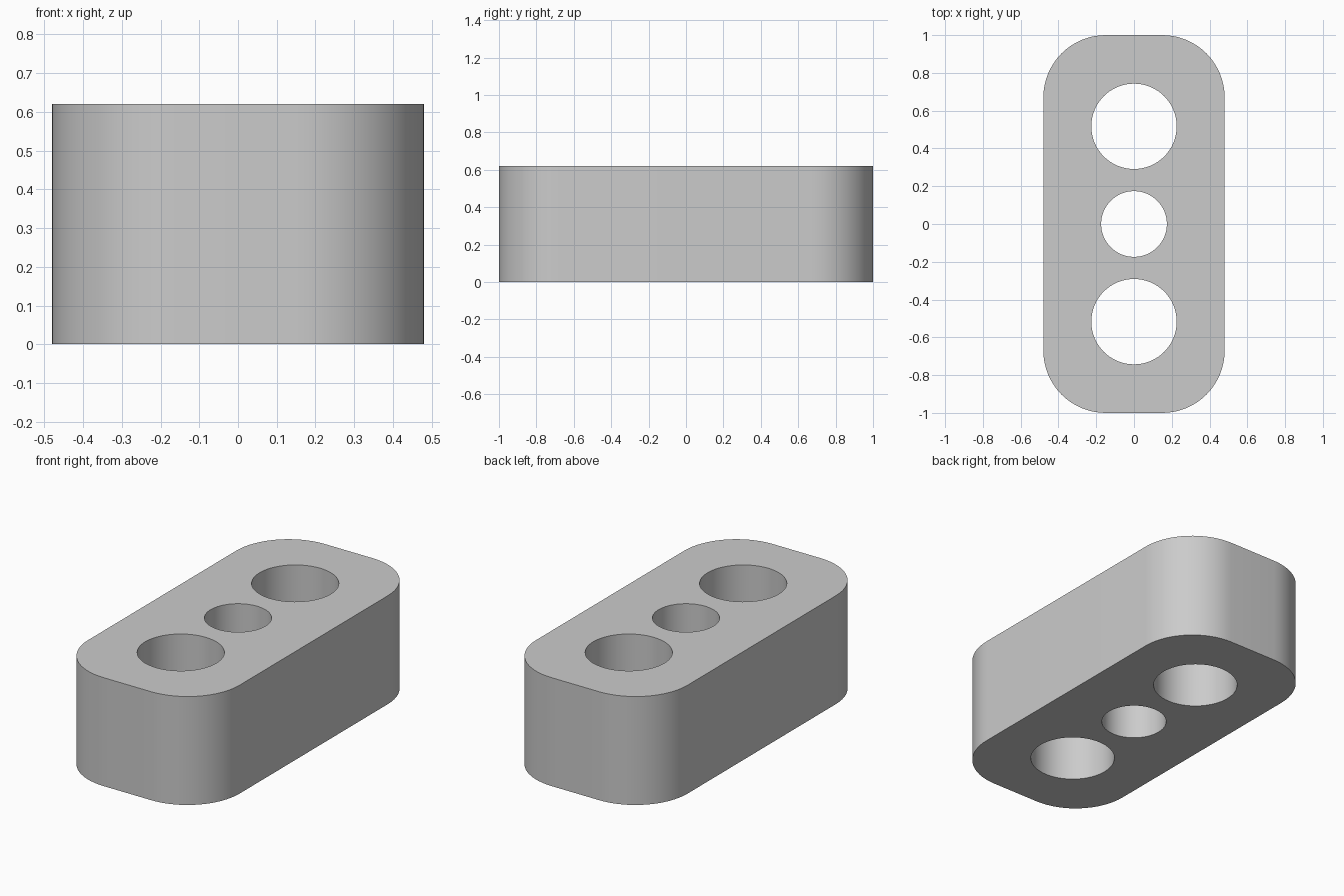
import bpy, bmesh
from math import cos, sin, pi, radians

cube = bpy.data.objects.get("Cube")
if cube:
    bpy.data.objects.remove(cube, do_unlink=True)

HALF_WIDTH, HALF_LENGTH, HEIGHT = 0.48, 1.0, 0.62
CORNER_RADIUS, CORNER_STEPS = 0.33, 16
HOLES = [(-0.517, 0.226), (0, 0.174), (0.517, 0.226)]  # y position, radius
HOLE_SIDES = 64


def arc(cx, cy, radius, start, sweep, steps):
    angles = [start + sweep * i / steps for i in range(steps + 1)]
    return [(cx + radius * cos(a), cy + radius * sin(a)) for a in angles]


def add_loop(bm, points):
    verts = [bm.verts.new((x, y, 0)) for x, y in points]
    return [bm.edges.new((v, verts[i - 1])) for i, v in enumerate(verts)]


# Grey material
grey = bpy.data.materials.new("plain grey")
grey.use_nodes = True
grey.diffuse_color = (0.6, 0.6, 0.6, 1)
grey.node_tree.nodes["Principled BSDF"].inputs["Base Color"].default_value = grey.diffuse_color

# Rounded outline and the three round holes
bm = bmesh.new()
dx, dy = HALF_WIDTH - CORNER_RADIUS, HALF_LENGTH - CORNER_RADIUS
outline = []
for i, (sx, sy) in enumerate([(1, 1), (-1, 1), (-1, -1), (1, -1)]):
    outline += arc(sx * dx, sy * dy, CORNER_RADIUS, i * pi / 2, pi / 2, CORNER_STEPS)
edges = add_loop(bm, outline)
for y, radius in HOLES:
    edges += add_loop(bm, arc(0, y, radius, 0, 2 * pi, HOLE_SIDES)[:-1])

# Fill the profile and raise it into a solid block
bmesh.ops.triangle_fill(bm, edges=edges, use_beauty=True, use_dissolve=False)
raised = bmesh.ops.extrude_face_region(bm, geom=bm.faces[:], use_keep_orig=True)["geom"]
top = [g for g in raised if isinstance(g, bmesh.types.BMVert)]
bmesh.ops.translate(bm, verts=top, vec=(0, 0, HEIGHT))
bmesh.ops.recalc_face_normals(bm, faces=bm.faces[:])

mesh = bpy.data.meshes.new("block_with_holes")
bm.to_mesh(mesh)
bm.free()
mesh.materials.append(grey)
block = bpy.data.objects.new("block_with_holes", mesh)
bpy.context.collection.objects.link(block)

# Smooth curved walls with crisp rims
bpy.ops.object.select_all(action="DESELECT")
block.select_set(True)
bpy.context.view_layer.objects.active = block
bpy.ops.object.shade_smooth_by_angle(angle=radians(30))
